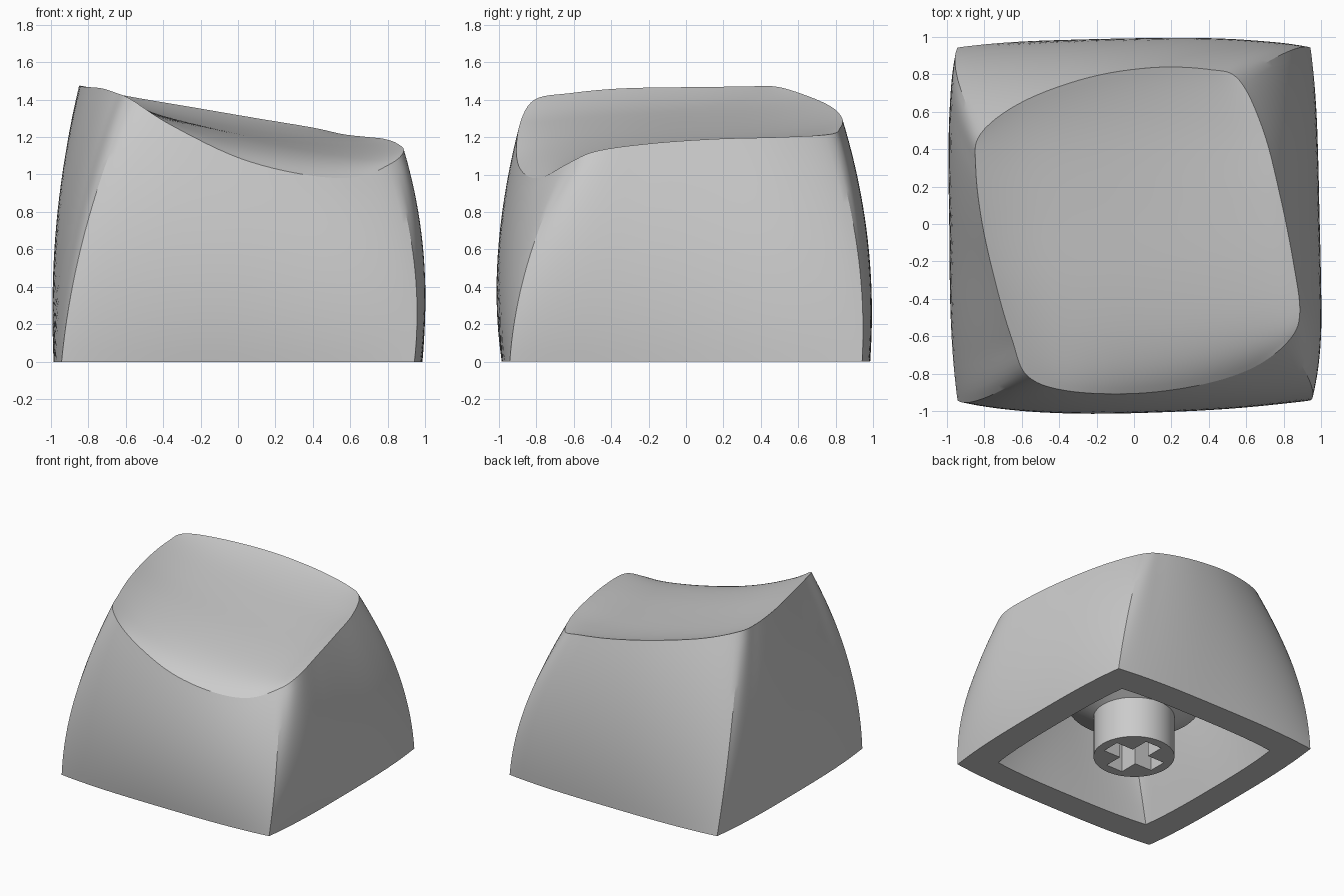
import bpy, bmesh, math
from mathutils import Vector

if "Cube" in bpy.data.objects:
    bpy.data.objects.remove(bpy.data.objects["Cube"])

N = 32          # outline steps per side
grey = bpy.data.materials.new("light grey plastic")
grey.diffuse_color = (0.6, 0.6, 0.6, 1)
grey.use_nodes = True
grey.node_tree.nodes["Principled BSDF"].inputs["Base Color"].default_value = grey.diffuse_color

# Rim of the top dish, five points per side from the front left corner
RIM = [Vector(p) for p in (
    (-.57, -.81, 1.40), (-.36, -.89, 1.265), (0, -.905, 1.09), (.35, -.86, 1.0), (.63, -.77, .985),
    (.82, -.63, 1.06), (.885, -.48, 1.125), (.85, -.2, 1.165), (.78, .15, 1.19), (.69, .5, 1.20),
    (.56, .77, 1.215), (.4, .825, 1.25), (.1, .835, 1.30), (-.25, .78, 1.36), (-.6, .65, 1.42),
    (-.82, .48, 1.47), (-.845, .3, 1.47), (-.81, 0, 1.467), (-.73, -.35, 1.46), (-.65, -.62, 1.435))]


def rim_point(t):
    """Smooth closed curve through the rim points, t in sides (0 to 4)."""
    i, f = divmod(t * 5, 1)
    a, b, c, d = (RIM[(int(i) + k) % 20] for k in (-1, 0, 1, 2))
    return 0.5 * (2 * b + (c - a) * f + (2 * a - 5 * b + 4 * c - d) * f**2
                  + (3 * b - a - 3 * c + d) * f**3)


def square_point(t, mid, corner):
    """Square with bowed sides and sharp corners, steps packed near the corners."""
    side, f = divmod(t, 1)
    u = 0.5 * (2 * f - 1 - math.cos(math.pi * f))
    out = mid - (mid - corner) * abs(u) ** 3
    u *= corner
    x, y = [(u, -out), (out, u), (-u, out), (-out, -u)][int(side) % 4]
    return Vector((x, y, 0))


def smooth(ob, angle):
    bpy.ops.object.select_all(action='DESELECT')
    ob.select_set(True)
    bpy.context.view_layer.objects.active = ob
    bpy.ops.object.shade_smooth_by_angle(angle=math.radians(angle))


def finish(bm, name, angle):
    bmesh.ops.recalc_face_normals(bm, faces=bm.faces[:])
    me = bpy.data.meshes.new(name)
    bm.to_mesh(me)
    bm.free()
    ob = bpy.data.objects.new(name, me)
    bpy.context.collection.objects.link(ob)
    me.materials.append(grey)
    smooth(ob, angle)
    return ob


ts = [i / N for i in range(4 * N)]
rim = [rim_point(t) for t in ts]
base = [square_point(t, .985, .942) for t in ts]
inner = [square_point(t, .757, .725) for t in ts]
rings = []

# Cavity, from its ceiling down to the opening
ceiling = [Vector((p.x * .65, p.y * .65, .92)) for p in rim]
for j in range(9):
    rings.append([c.lerp(b, j / 8) for c, b in zip(ceiling, inner)])

# Bulging, twisted outer walls
for j in range(21):
    t = j / 20
    rings.append([b.lerp(p, t) + b * (.063 * 4 * t * (1 - t)) for b, p in zip(base, rim)])

bm = bmesh.new()
vs = [[bm.verts.new(p) for p in ring] for ring in rings]
for a, b in zip(vs, vs[1:]):
    for i in range(4 * N):
        k = (i + 1) % (4 * N)
        bm.faces.new((a[i], a[k], b[k], b[i]))
mid = bm.verts.new((0, 0, .92))
for i in range(4 * N):
    bm.faces.new((vs[0][i], vs[0][(i + 1) % (4 * N)], mid))

# Dished top: a patch blended from the four rim sides, rolled over at the front
front = [rim[i] for i in range(N + 1)]
right = [rim[N + i] for i in range(N + 1)]
back = [rim[3 * N - i] for i in range(N + 1)]
left = [rim[-i] for i in range(N + 1)]


def patch(i, j, w):
    u, v = i / N, j / N
    across = front[i] * w + back[i] * (1 - w)
    along = left[j] * (1 - u) + right[j] * u
    flat = (front[0] * (1 - u) + front[N] * u) * w + (back[0] * (1 - u) + back[N] * u) * (1 - w)
    return across + along - flat


top = vs[-1]
grid = {}
for i in range(N + 1):
    grid[i, 0], grid[N, i] = top[i], top[N + i]
    grid[i, N], grid[0, i] = top[3 * N - i], top[-i]
for i in range(1, N):
    for j in range(1, N):
        u, v = i / N, j / N
        p = patch(i, j, 1 - v)
        p.z = patch(i, j, (1 - v) ** 4).z - .09 * 16 * u * (1 - u) * v * (1 - v)
        grid[i, j] = bm.verts.new(p)
for i in range(N):
    for j in range(N):
        bm.faces.new((grid[i, j], grid[i + 1, j], grid[i + 1, j + 1], grid[i, j + 1]))
finish(bm, "key_shell", 25)

# Stem with a flared collar up to the ceiling
bm = bmesh.new()
SEG = 48
prof = [(.305, 0), (.305, .34), (.5, .45), (.48, .95)]
loops = [[bm.verts.new((r * math.cos(2 * math.pi * i / SEG), r * math.sin(2 * math.pi * i / SEG), z))
          for i in range(SEG)] for r, z in prof]
for a, b in zip(loops, loops[1:]):
    for i in range(SEG):
        k = (i + 1) % SEG
        bm.faces.new((a[i], a[k], b[k], b[i]))
bm.faces.new(loops[0])
bm.faces.new(loops[-1])
stem = finish(bm, "stem", 30)

# Cross shaped socket cut into the stem
for size in ((.46, .15, .8), (.15, .46, .8)):
    bpy.ops.mesh.primitive_cube_add(size=1)
    cutter = bpy.context.object
    cutter.name = "socket_cutter"
    cutter.scale = size
    cutter.hide_render = True
    bpy.context.view_layer.update()
    mod = stem.modifiers.new("socket", 'BOOLEAN')
    mod.operation = 'DIFFERENCE'
    mod.solver = 'EXACT'
    mod.object = cutter
    bpy.context.view_layer.objects.active = stem
    bpy.ops.object.modifier_move_to_index(modifier=mod.name, index=0)
    bpy.ops.object.modifier_apply(modifier=mod.name)
    bpy.data.objects.remove(cutter)
smooth(stem, 30)
